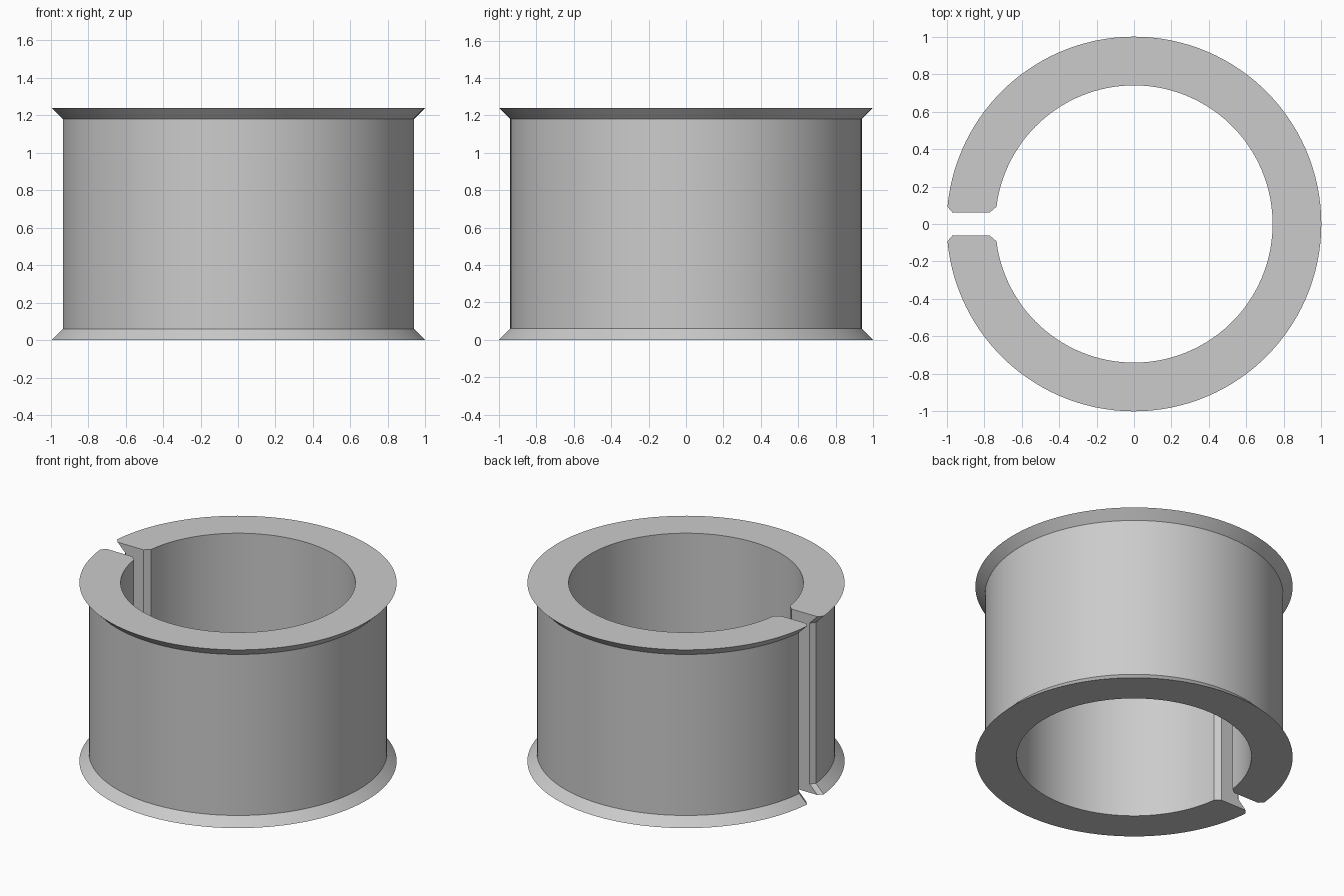
import bpy
import bmesh
from math import sqrt, atan2, cos, sin, pi, radians

cube = bpy.data.objects.get("Cube")
if cube:
    bpy.data.objects.remove(cube, do_unlink=True)

HEIGHT, FLANGE = 1.24, 0.06
R_RIM, R_BODY, R_BORE = 1.0, 0.94, 0.74
SLOT, CHAMFER = 0.061, 0.031
STEPS = 120

metal = bpy.data.materials.new("plain grey")
metal.use_nodes = True
GREY = (0.6, 0.6, 0.6, 1)
metal.diffuse_color = GREY
metal.node_tree.nodes["Principled BSDF"].inputs["Base Color"].default_value = GREY


def arc(radius):
    """Points from the upper slot edge round to the lower one."""
    y = SLOT + CHAMFER
    start = atan2(y, -sqrt(radius ** 2 - y ** 2))
    return [(radius * cos(start * (1 - 2 * i / STEPS)),
             radius * sin(start * (1 - 2 * i / STEPS))) for i in range(STEPS + 1)]


def outline(radius):
    """Split ring outline with chamfered slot corners: outer arc, inner arc."""
    outer, inner = arc(radius), arc(R_BORE)
    out_x, in_x = CHAMFER - radius, -R_BORE - CHAMFER
    outer = [(out_x, SLOT)] + outer + [(out_x, -SLOT)]
    inner = [(in_x, SLOT)] + inner + [(in_x, -SLOT)]
    return outer, inner


# Sleeve: split ring outline lofted through the flared flanges
bm = bmesh.new()
levels = []
for z, radius in ((0, R_RIM), (FLANGE, R_BODY), (HEIGHT - FLANGE, R_BODY), (HEIGHT, R_RIM)):
    levels.append([[bm.verts.new((x, y, z)) for x, y in line] for line in outline(radius)])

# Walls, including the slot faces
for low, high in zip(levels, levels[1:]):
    a = low[0] + low[1][::-1]
    b = high[0] + high[1][::-1]
    for i in range(len(a)):
        j = (i + 1) % len(a)
        bm.faces.new((a[i], a[j], b[j], b[i]))

# Flat annular ends
for outer, inner in (levels[0], levels[-1]):
    for i in range(len(outer) - 1):
        bm.faces.new((outer[i], outer[i + 1], inner[i + 1], inner[i]))

bmesh.ops.recalc_face_normals(bm, faces=bm.faces)
mesh = bpy.data.meshes.new("split_sleeve")
bm.to_mesh(mesh)
bm.free()
mesh.materials.append(metal)
sleeve = bpy.data.objects.new("split_sleeve", mesh)
bpy.context.collection.objects.link(sleeve)

bpy.context.view_layer.objects.active = sleeve
sleeve.select_set(True)
bpy.ops.object.shade_smooth_by_angle(angle=radians(25))
